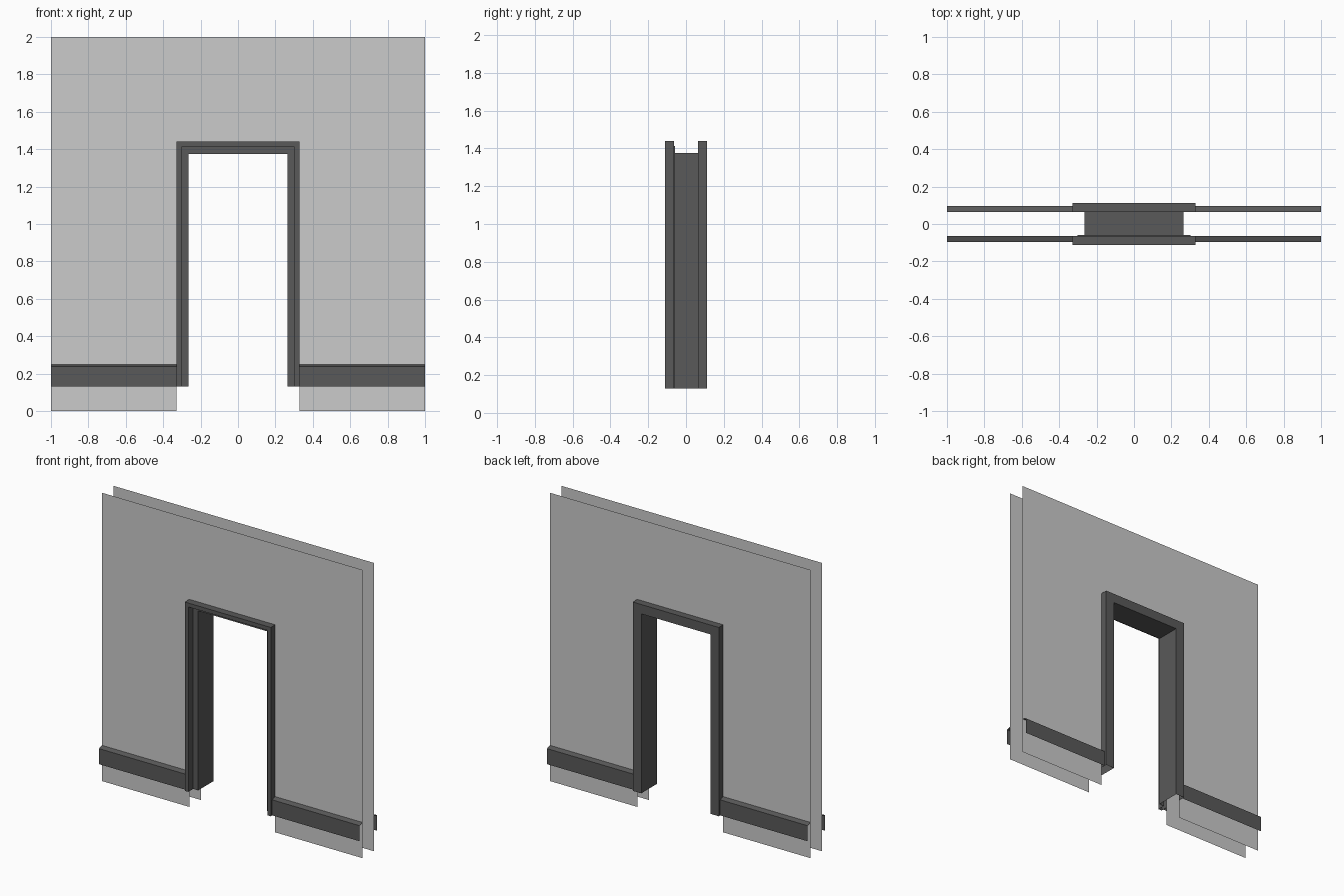
import bpy
import math
from mathutils import Matrix

if "Cube" in bpy.data.objects:
    bpy.data.objects.remove(bpy.data.objects["Cube"])

HALF, TOP = 0.33, 1.44      # doorway half width and head height
WALL_Y, FLOOR = 0.063, 0.13  # wall face offset, bottom of the trim

trim = bpy.data.materials.new("dark_trim")
trim.diffuse_color = (0.1, 0.1, 0.1, 1)
trim.use_nodes = True
trim.node_tree.nodes["Principled BSDF"].inputs["Base Color"].default_value = trim.diffuse_color


def loft(name, rows, material=None, turn=0):
    """Join consecutive rows of points with flat quads."""
    n = len(rows[0])
    verts = [p for row in rows for p in row]
    faces = [(i * n + j, i * n + j + 1, (i + 1) * n + j + 1, (i + 1) * n + j)
             for i in range(len(rows) - 1) for j in range(n - 1)]
    mesh = bpy.data.meshes.new(name)
    mesh.from_pydata(verts, [], faces)
    mesh.transform(Matrix.Rotation(turn, 4, 'Z'))
    if material:
        mesh.materials.append(material)
    obj = bpy.data.objects.new(name, mesh)
    bpy.context.collection.objects.link(obj)
    return obj


for side, turn in (("front", 0), ("back", math.pi)):
    # Thin wall face with the doorway left open
    wall = [(-1, 0), (-1, 2), (-HALF, 2), (-HALF, 0)]
    verts = [(-1, 0), (-HALF, 0), (-HALF, TOP), (HALF, TOP), (HALF, 0),
             (1, 0), (1, 2), (-1, 2)]
    mesh = bpy.data.meshes.new(side + "_wall")
    mesh.from_pydata([(x, -WALL_Y, z) for x, z in verts], [], [range(8)])
    mesh.transform(Matrix.Rotation(turn, 4, 'Z'))
    bpy.context.collection.objects.link(
        bpy.data.objects.new(side + "_wall", mesh))

    # Skirting boards: front face and sloped top, either side of the door
    board = [(-0.096, FLOOR), (-0.096, 0.238), (-WALL_Y, 0.248)]
    for label, x0, x1 in (("left", -1, -HALF), ("right", HALF, 1)):
        loft(f"{side}_skirting_{label}",
             [[(x0, y, z), (x1, y, z)] for y, z in board], trim, turn)

# Door frame: rebated profile (inset from outer edge, y) mitred round the opening
profile = [(0, -WALL_Y), (0, -0.112), (0.027, -0.112), (0.027, -0.058),
           (0.065, -0.058), (0.065, 0.112), (0, 0.112), (0, WALL_Y)]
stations = [[(s * (HALF - d), y, FLOOR if low else TOP - d) for d, y in profile]
            for s, low in ((-1, True), (-1, False), (1, False), (1, True))]
loft("door_frame", stations, trim)
